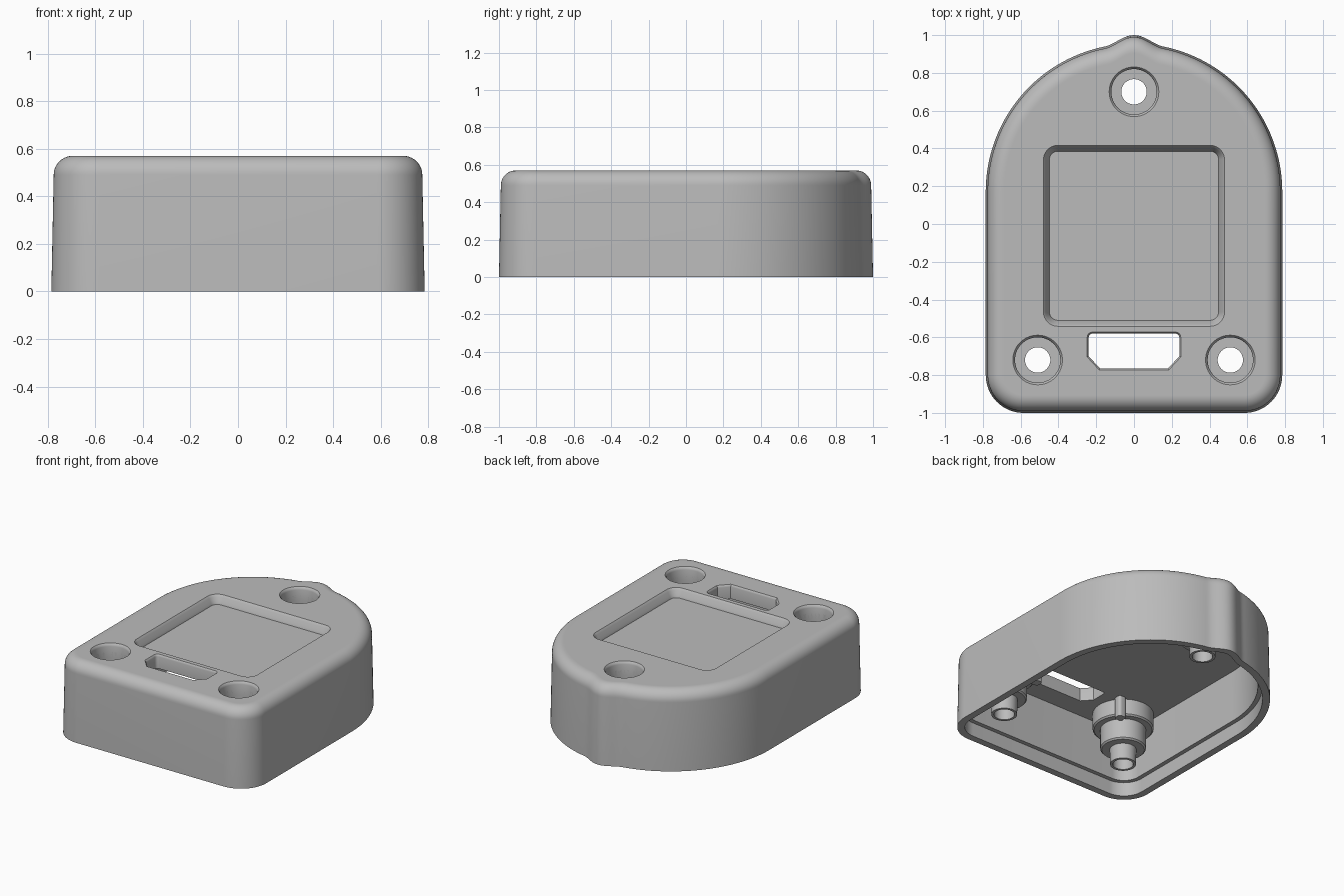
import bpy, bmesh, math
from math import sin, cos, pi
from mathutils import Matrix

cube = bpy.data.objects.get("Cube")
if cube:
    bpy.data.objects.remove(cube, do_unlink=True)

grey = bpy.data.materials.new("grey_plastic")
grey.use_nodes = True
colour = (0.5, 0.5, 0.5, 1)
grey.diffuse_color = colour
grey.node_tree.nodes["Principled BSDF"].inputs["Base Color"].default_value = colour

WALL_X, FRONT, ARCH_Y, TOP, CEILING = 0.785, -1.0, 0.17, 0.57, 0.47
POSTS = {"back": (0, 0.70), "left": (0.51, -0.72), "right": (-0.51, -0.72)}


def arc(cx, cy, r, start, end, n):
    steps = [start + (end - start) * i / n for i in range(n + 1)]
    return [(cx + r * cos(a), cy + r * sin(a)) for a in steps]


def case_outline(d):
    """Arched outline with a small bump at the back, moved inward by d."""
    w, f, r = WALL_X - d, FRONT + d, max(0.2 - d, 0.05)
    pts = arc(-w + r, f + r, r, pi, 1.5 * pi, 16)
    pts += arc(w - r, f + r, r, 1.5 * pi, 2 * pi, 16)
    for i in range(145):
        a = pi * i / 144
        t = abs(a - pi / 2) / 0.2
        bump = 0.0225 * (1 + cos(pi * t)) if t < 1 else 0
        pts.append(((w + bump) * cos(a), ARCH_Y + (w + bump) * sin(a)))
    return pts


def rounded_rect(w, y0, y1, r):
    pts = []
    for x, y, a in ((w - r, y0 + r, -pi / 2), (w - r, y1 - r, 0),
                    (r - w, y1 - r, pi / 2), (r - w, y0 + r, pi)):
        pts += arc(x, y, r, a, a + pi / 2, 8)
    return pts


def circle(r):
    return arc(0, 0, r, 0, 2 * pi, 64)[:-1]


def loft(name, sections, closed=False):
    """Skin a list of (outline, z); cap the ends or close into a ring."""
    bm = bmesh.new()
    rings = [[bm.verts.new((x, y, z)) for x, y in pts] for pts, z in sections]
    pairs = list(zip(rings, rings[1:]))
    if closed:
        pairs.append((rings[-1], rings[0]))
    else:
        bm.faces.new(rings[0])
        bm.faces.new(rings[-1])
    for a, b in pairs:
        for i in range(len(a)):
            j = (i + 1) % len(a)
            bm.faces.new((a[i], a[j], b[j], b[i]))
    bmesh.ops.recalc_face_normals(bm, faces=bm.faces)
    mesh = bpy.data.meshes.new(name)
    bm.to_mesh(mesh)
    bm.free()
    mesh.materials.append(grey)
    obj = bpy.data.objects.new(name, mesh)
    bpy.context.collection.objects.link(obj)
    return obj


def activate(obj):
    bpy.ops.object.select_all(action="DESELECT")
    obj.select_set(True)
    bpy.context.view_layer.objects.active = obj


def smooth(obj):
    activate(obj)
    bpy.ops.object.shade_smooth_by_angle(angle=math.radians(30))


def cut(obj, cutter):
    activate(obj)
    mod = obj.modifiers.new("cut", "BOOLEAN")
    mod.operation, mod.solver, mod.object = "DIFFERENCE", "EXACT", cutter
    bpy.ops.object.modifier_apply(modifier=mod.name)
    bpy.data.objects.remove(cutter, do_unlink=True)


# Hollow shell: drafted wall, rounded top edge, stepped lip inside the rim
R = 0.08
profile = [(0.11, TOP), (0.095, TOP)]
profile += [(0.01 + R - R * sin(a), TOP - R + R * cos(a))
            for a in (pi / 2 * i / 10 for i in range(11))]
profile += [(0, 0), (0.05, 0), (0.05, 0.1), (0.08, 0.1), (0.085, CEILING)]
shell = loft("case_shell", [(case_outline(d), z) for d, z in profile])

# Shallow display recess with eased edges
recess = [(0, 0.51), (0.004, 0.525), (0.014, 0.54), (0.02, 0.555),
          (0.028, 0.566), (0.036, 0.575)]
cut(shell, loft("recess_cutter", [
    (rounded_rect(0.448 + d, -0.51 - d, 0.385 + d, 0.045 + d), z) for d, z in recess]))

# Connector slot with two chamfered corners and a flared upper edge
def slot(d):
    half = [(0.18 + d / 2, -0.765 - d), (0.24 + d, -0.70 - d / 2)]
    half += arc(0.22, -0.60, 0.02 + d, 0, pi / 2, 5)
    return half + [(-x, y) for x, y in reversed(half)]

cut(shell, loft("slot_cutter", [(slot(0), 0.4), (slot(0), 0.555),
                                (slot(0.003), 0.564), (slot(0.012), 0.575)]))

# Counterbored screw posts, stepped down from the ceiling
bore = [(0.12, 0.4), (0.12, 0.55), (0.124, 0.562), (0.136, 0.575)]
post = [(0.12, 0.51), (0.2, 0.51), (0.2, 0.36), (0.19, 0.35), (0.15, 0.35),
        (0.15, 0.21), (0.14, 0.2), (0.088, 0.2), (0.085, 0.09),
        (0.067, 0.09), (0.067, 0.24), (0.12, 0.24)]
for side, (x, y) in POSTS.items():
    cutter = loft("bore_cutter", [(circle(r), z) for r, z in bore])
    cutter.data.transform(Matrix.Translation((x, y, 0)))
    cut(shell, cutter)
    part = loft(side + "_screw_post", [(circle(r), z) for r, z in post], closed=True)
    part.data.transform(Matrix.Translation((x, y, 0)))
    smooth(part)

# Stiffening ears on both sides of the two front posts
for side, s in (("left", 1), ("right", -1)):
    x, y = POSTS[side]
    for k in (1, -1):
        ear = loft(side + "_post_ear", [(rounded_rect(0.03, -0.03, 0.03, 0.02), z)
                                        for z in (0.32, CEILING + 0.02)])
        ear.data.transform(Matrix.Translation((x + k * s * 0.15, y + k * 0.15 * -1, 0)))
        smooth(ear)

smooth(shell)
